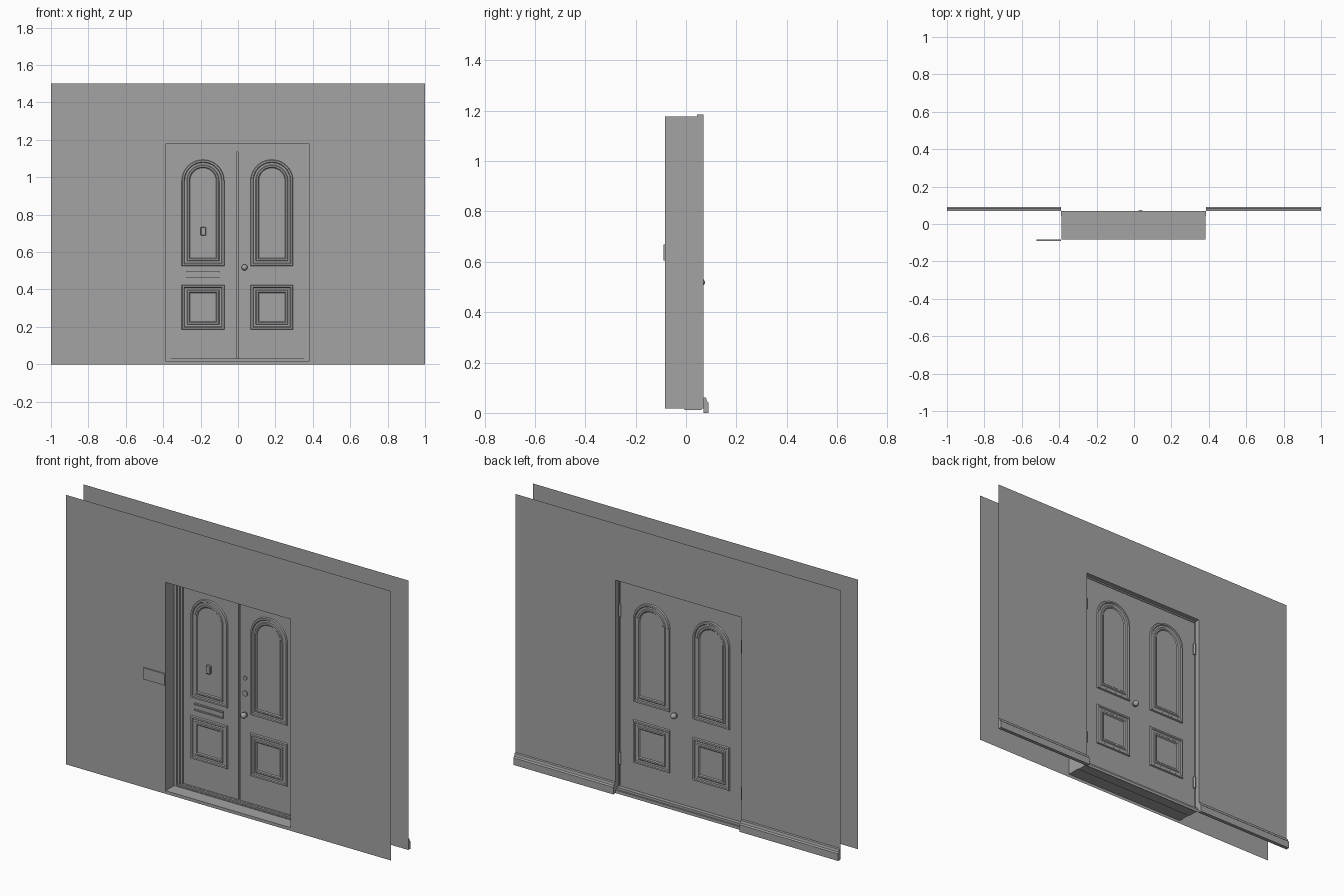
import bpy, bmesh
from math import sin, cos, pi
from mathutils import Matrix

if "Cube" in bpy.data.objects:
    bpy.data.objects.remove(bpy.data.objects["Cube"], do_unlink=True)

grey = bpy.data.materials.new("plain_grey")
grey.use_nodes = True
grey.diffuse_color = (0.37, 0.37, 0.37, 1)
grey.node_tree.nodes["Principled BSDF"].inputs["Base Color"].default_value = grey.diffuse_color

CX = -0.003                      # doorway centre
FRONT, BACK = -0.083, 0.07       # wall planes
LEAF_FRONT, LEAF_BACK = 0.015, 0.043
SILL, HEAD, HALF = 0.017, 1.177, 0.385


def finish(name, bm):
    mesh = bpy.data.meshes.new(name)
    bm.to_mesh(mesh)
    bm.free()
    mesh.materials.append(grey)
    obj = bpy.data.objects.new(name, mesh)
    bpy.context.collection.objects.link(obj)
    return obj


def rect(half, z0, z1, cx=CX):
    return [(cx - half, z0), (cx + half, z0), (cx + half, z1), (cx - half, z1)]


def arch(half, z0, spring, cx):
    arc = [(cx + half * cos(pi * i / 20), spring + half * sin(pi * i / 20)) for i in range(21)]
    return [(cx - half, z0), (cx + half, z0)] + arc


def loft(name, rings, cap=False, back=False):
    """Bridge matching outlines, each an (outline, y) pair."""
    bm = bmesh.new()
    loops = [[bm.verts.new((x, y, z)) for x, z in pts] for pts, y in rings]
    for a, b in zip(loops, loops[1:]):
        n = len(a)
        for i in range(n):
            j = (i + 1) % n
            bm.faces.new((a[i], a[j], b[j], b[i]))
    if cap:
        bm.faces.new(loops[-1])
    if back:
        bmesh.ops.reverse_faces(bm, faces=bm.faces)
    return finish(name, bm)


def box(name, x0, x1, y0, y1, z0, z1, bevel=0):
    bm = bmesh.new()
    bmesh.ops.create_cube(bm, size=1)
    bmesh.ops.scale(bm, vec=(x1 - x0, y1 - y0, z1 - z0), verts=bm.verts)
    bmesh.ops.translate(bm, vec=((x0 + x1) / 2, (y0 + y1) / 2, (z0 + z1) / 2), verts=bm.verts)
    if bevel:
        bmesh.ops.bevel(bm, geom=bm.edges[:], offset=bevel, segments=1, affect='EDGES')
    return finish(name, bm)


def cylinder(name, centre, radius, depth, axis='Y'):
    bm = bmesh.new()
    turn = Matrix.Rotation(pi / 2, 4, 'X') if axis == 'Y' else Matrix()
    bmesh.ops.create_cone(bm, cap_ends=True, segments=20, radius1=radius, radius2=radius,
                          depth=depth, matrix=Matrix.Translation(centre) @ turn)
    for f in bm.faces:
        f.smooth = len(f.verts) == 4
    return finish(name, bm)


def ball(name, centre, radius):
    bm = bmesh.new()
    bmesh.ops.create_uvsphere(bm, u_segments=20, v_segments=12, radius=radius,
                              matrix=Matrix.Translation(centre))
    for f in bm.faces:
        f.smooth = True
    return finish(name, bm)


# Walls with the doorway left open
opening = rect(HALF, SILL, HEAD)
rebate = rect(0.388, SILL, 1.185)
wall = rect(1, 0, 1.5, 0)
loft("front_wall", [(wall, FRONT), (opening, FRONT)])
loft("back_wall", [(wall, BACK), (rebate, BACK)], back=True)

# Deep reveal with a stepped jamb towards the leaves
steps = [(opening, FRONT), (opening, -0.008)]
for inset, y0, y1 in ((0.015, -0.008, 0.0), (0.029, 0.0, 0.007), (0.042, 0.007, 0.03)):
    ring = rect(HALF - inset, SILL + inset * 0.35, HEAD - inset)
    steps += [(ring, y0), (ring, y1)]
loft("reveal_and_jamb", steps)
loft("outer_casing", [(opening, FRONT), (opening, LEAF_BACK)], back=True)
loft("back_rebate", [(rebate, BACK), (rebate, LEAF_BACK), (opening, LEAF_BACK)], back=True)
box("threshold", CX - HALF, CX + HALF, -0.005, 0.062, 0.012, 0.03)

# Door: two leaves in front, one full slab behind
box("back_slab", CX - 0.38, CX + 0.38, 0.03, LEAF_BACK, 0.031, 1.174)
for side, s in (("left", 1), ("right", -1)):
    a, b = sorted((CX + s * 0.004, CX + s * 0.343))
    box(side + "_leaf", a, b, LEAF_FRONT, 0.031, 0.031, 1.138)

# Panel mouldings on both faces: (inset, height) steps
moulding = [(0, 0), (0.003, 0.008), (0.012, 0.008), (0.016, 0.003), (0.027, 0.003),
            (0.031, 0.007), (0.039, 0.007), (0.044, 0.002)]
for side, s in (("left", 1), ("right", -1)):
    cx = CX + s * 0.184
    for face, y, d in (("front", LEAF_FRONT, -1), ("back", LEAF_BACK, 1)):
        loft(f"{side}_{face}_arched_panel",
             [(arch(0.114 - o, 0.525 + o, 0.98, cx), y + d * h) for o, h in moulding],
             cap=True, back=d > 0)
        loft(f"{side}_{face}_lower_panel",
             [(rect(0.114 - o, 0.185 + o, 0.425 - o, cx), y + d * h) for o, h in moulding],
             cap=True, back=d > 0)

# Knobs, locks and hinges
KX = 0.035
for face, y, d in (("front", LEAF_FRONT, -1), ("back", LEAF_BACK, 1)):
    cylinder(face + "_knob_rose", (KX, y + d * 0.002, 0.518), 0.014, 0.004)
    cylinder(face + "_knob_stem", (KX, y + d * 0.008, 0.518), 0.007, 0.014)
    ball(face + "_knob", (KX, y + d * 0.016, 0.518), 0.016)
cylinder("lower_lock", (KX, LEAF_FRONT - 0.003, 0.635), 0.015, 0.006)
cylinder("upper_lock", (KX, LEAF_FRONT - 0.003, 0.72), 0.011, 0.006)
for side, s in (("left", 1), ("right", -1)):
    for level, z in (("upper", 1.01), ("lower", 0.19)):
        cylinder(f"{side}_{level}_hinge", (CX + s * 0.377, 0.048, z), 0.007, 0.067, 'Z')

# Letter slot, knocker and wall plaque
box("letter_plate", -0.275, -0.1, 0.011, LEAF_FRONT, 0.462, 0.497)
for name, z in (("upper", 0.492), ("lower", 0.46)):
    box(name + "_slot_lip", -0.275, -0.1, 0.005, LEAF_FRONT, z, z + 0.007)
box("knocker", -0.2, -0.171, -0.002, LEAF_FRONT, 0.688, 0.735, 0.004)
box("wall_plaque", -0.52, -0.39, -0.09, FRONT, 0.605, 0.669)

# Skirting boards on the back wall
profile = [(BACK, 0), (0.09, 0), (0.09, 0.04), (0.083, 0.046), (0.08, 0.06), (BACK, 0.062)]
for side, x0, x1 in (("left", CX + 0.388, 1), ("right", -1, CX - 0.388)):
    bm = bmesh.new()
    end = bm.faces.new([bm.verts.new((x0, y, z)) for y, z in profile])
    grown = bmesh.ops.extrude_face_region(bm, geom=[end], use_keep_orig=True)["geom"]
    moved = [v for v in grown if isinstance(v, bmesh.types.BMVert)]
    bmesh.ops.translate(bm, vec=(x1 - x0, 0, 0), verts=moved)
    bmesh.ops.recalc_face_normals(bm, faces=bm.faces)
    finish(side + "_skirting", bm)
